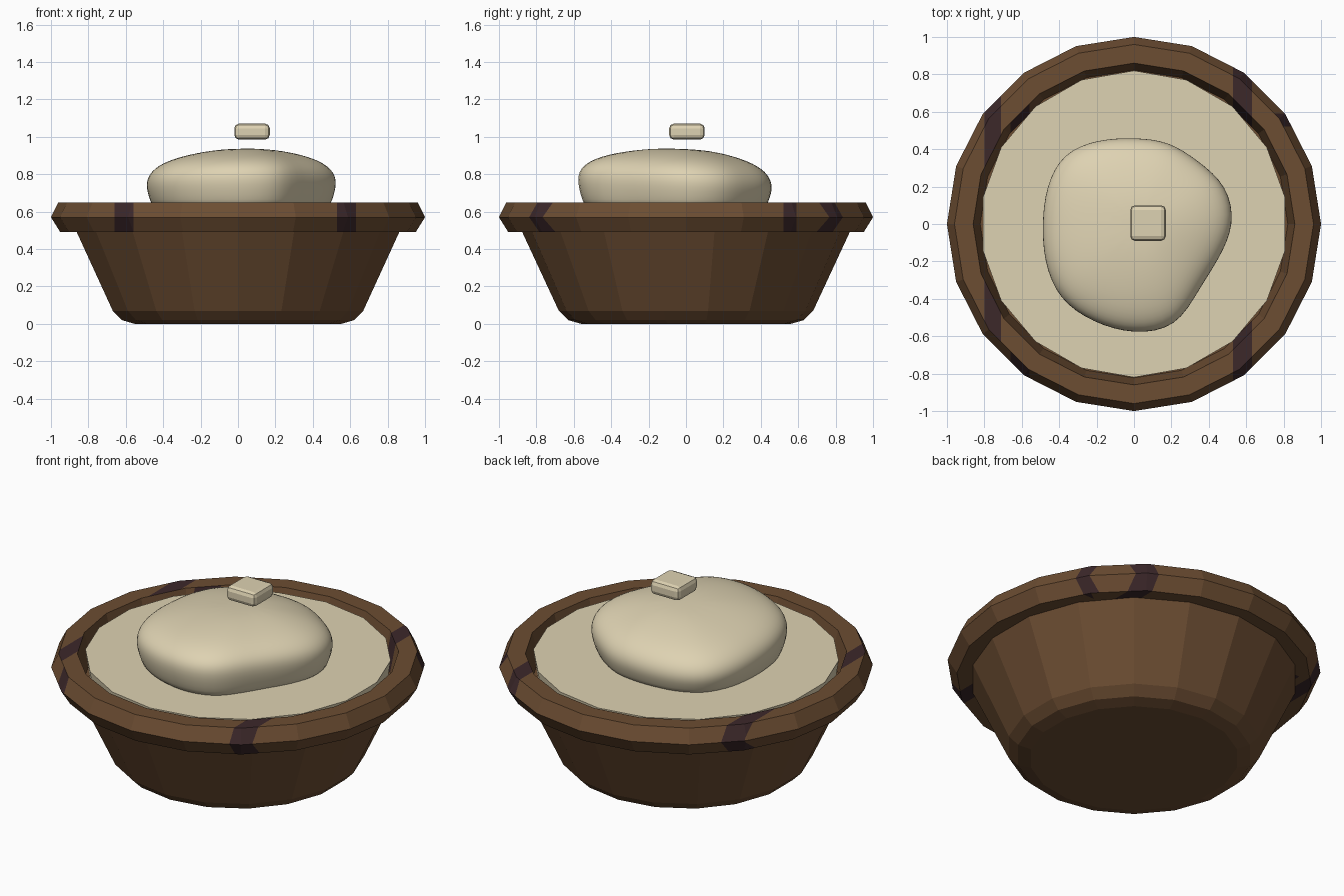
import bpy, bmesh, math
from math import sin, cos, pi

if "Cube" in bpy.data.objects:
    bpy.data.objects.remove(bpy.data.objects["Cube"])


def material(name, rgb):
    m = bpy.data.materials.new(name)
    m.use_nodes = True
    m.diffuse_color = (*rgb, 1)
    m.node_tree.nodes["Principled BSDF"].inputs["Base Color"].default_value = (*rgb, 1)
    return m


brown = material("brown wood", (0.15, 0.074, 0.032))
dark = material("dark wood knots", (0.045, 0.021, 0.023))
cream = material("cream", (0.73, 0.645, 0.445))


def finish(bm, name, *mats):
    bmesh.ops.recalc_face_normals(bm, faces=bm.faces)
    mesh = bpy.data.meshes.new(name)
    bm.to_mesh(mesh)
    bm.free()
    ob = bpy.data.objects.new(name, mesh)
    bpy.context.collection.objects.link(ob)
    for m in mats:
        mesh.materials.append(m)
    return ob


def lathe(profile, sides, closed=False, radius_at=None):
    """Rings of (radius, z) joined by quads; open ends are capped."""
    bm = bmesh.new()
    rings = []
    for r, z in profile:
        ring = []
        for i in range(sides):
            a = pi / 2 + 2 * pi * i / sides
            k = radius_at(i) if radius_at else 1
            ring.append(bm.verts.new((r * k * cos(a), r * k * sin(a), z)))
        rings.append(ring)
    pairs = list(zip(rings, rings[1:]))
    if closed:
        pairs.append((rings[-1], rings[0]))
    for lo, hi in pairs:
        for i in range(sides):
            j = (i + 1) % sides
            bm.faces.new((lo[i], lo[j], hi[j], hi[i]))
    if not closed:
        bm.faces.new(rings[0])
        bm.faces.new(rings[-1])
    return bm


# Tapered wooden bowl with a chamfered foot
finish(lathe([(0.56, 0), (0.63, 0.02), (0.68, 0.07), (0.88, 0.5)], 18), "bowl_body", brown)

# Faceted rim, cut along straight bands that become dark knots
rim = lathe([(0.82, 0.49), (0.95, 0.49), (1, 0.57), (0.96, 0.65), (0.86, 0.65)], 20, closed=True)
cuts = [((1, 0, 0), x) for x in (-0.8, -0.71, -0.66, -0.56, 0.53, 0.63)]
cuts += [((0, 1, 0), y) for y in (0.52, 0.59)]
for normal, d in cuts:
    bmesh.ops.bisect_plane(rim, geom=rim.verts[:] + rim.edges[:] + rim.faces[:],
                           plane_co=[d * n for n in normal], plane_no=normal)


def is_knot(face):
    x, y, z = face.calc_center_median()
    r = math.hypot(x, y)
    on_top = z > 0.645
    inner = r < 0.86 and not on_top
    if 0.53 < x < 0.63:
        return True
    if -0.8 < x < -0.71:
        return on_top or (y > 0 and not inner)
    if -0.66 < x < -0.56:
        return inner if y > 0 else not (inner or on_top)
    return x > 0.7 and 0.52 < y < 0.59 and not (inner or on_top)


for f in rim.faces:
    f.material_index = int(is_knot(f))
finish(rim, "bowl_rim", brown, dark)

# Flat creamy filling
finish(lathe([(0.8, 0.5), (0.82, 0.635)], 18), "filling", cream)

# Irregular soft mound, outlined counter-clockwise from the back
outline = [0.46, 0.49, 0.54, 0.51, 0.49, 0.52, 0.57, 0.57,
           0.59, 0.6, 0.49, 0.49, 0.54, 0.54, 0.48, 0.48]
levels = [(0.9, 0.58), (0.97, 0.66), (1.02, 0.75), (0.97, 0.82),
          (0.8, 0.875), (0.5, 0.915), (0.2, 0.935)]
mound = lathe(levels, 16, radius_at=lambda i: outline[i])
for v in mound.verts:
    # lean the shoulders higher toward the front right, and push the peak over
    if v.co.z > 0.7:
        a = math.atan2(v.co.y, v.co.x)
        r = v.co.xy.length
        v.co.z += 0.05 * r * cos(a + 1.2)
        v.co.x += 0.08 * max(0, 0.45 - r)
ob = finish(mound, "mound", cream)
ob.modifiers.new("Smooth", "SUBSURF").levels = 2
ob.modifiers["Smooth"].render_levels = 2
for p in ob.data.polygons:
    p.use_smooth = True

# Small rounded pat floating above the mound
bm = bmesh.new()
bmesh.ops.create_cube(bm, size=1)
for v in bm.verts:
    v.co = (v.co.x * 0.19 + 0.075, v.co.y * 0.19 + 0.005, v.co.z * 0.085 + 1.028)
pat = finish(bm, "butter_pat", cream)
bevel = pat.modifiers.new("Rounded", "BEVEL")
bevel.width, bevel.segments = 0.025, 2
